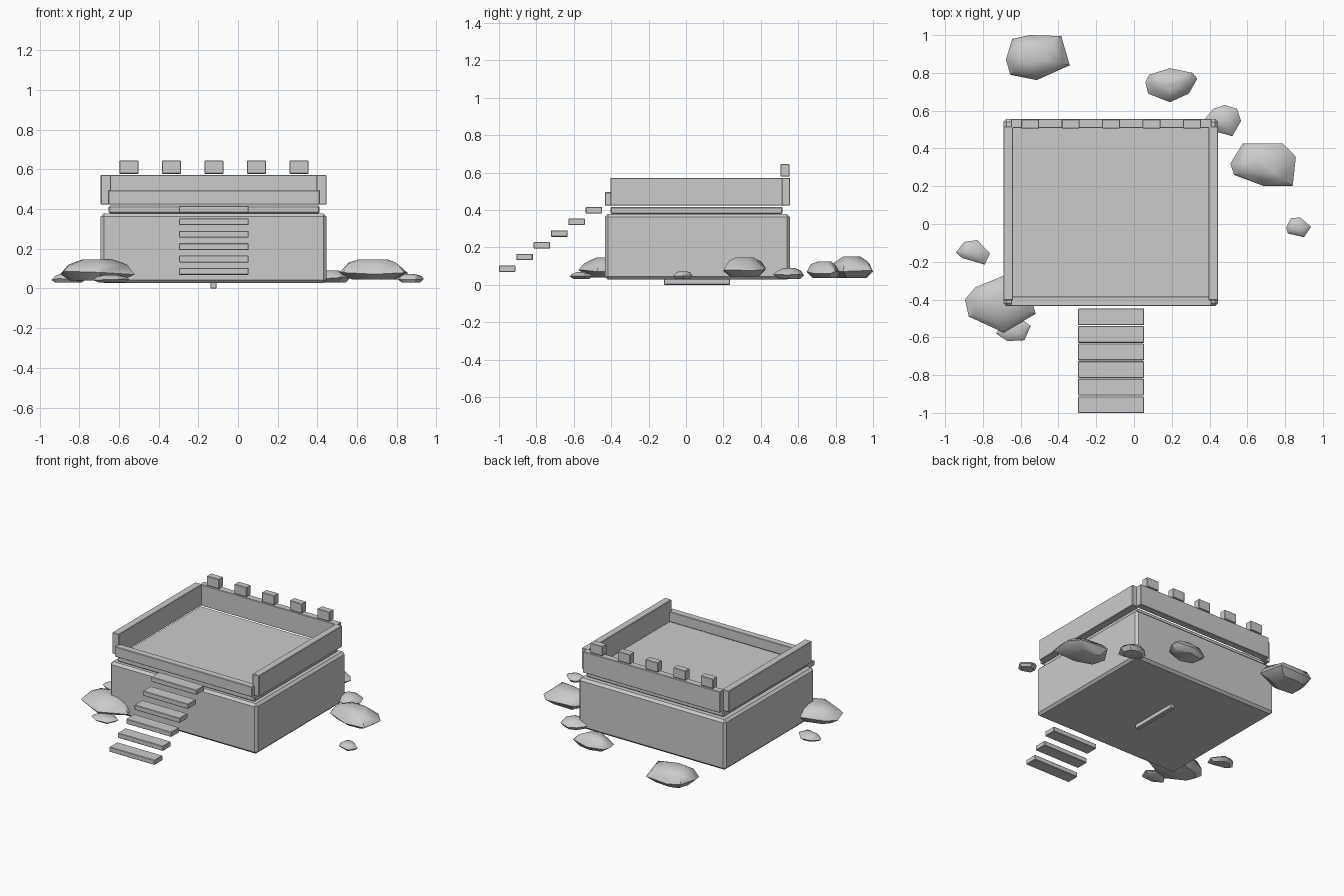
import bpy, bmesh, math, random
from mathutils import Vector

if "Cube" in bpy.data.objects:
    bpy.data.objects.remove(bpy.data.objects["Cube"])

random.seed(4)
stone = bpy.data.materials.new("pale grey stone")
stone.diffuse_color = (0.6, 0.6, 0.6, 1)
stone.use_nodes = True
stone.node_tree.nodes["Principled BSDF"].inputs["Base Color"].default_value = stone.diffuse_color


def finish(name, bm):
    me = bpy.data.meshes.new(name)
    bm.to_mesh(me)
    bm.free()
    me.materials.append(stone)
    ob = bpy.data.objects.new(name, me)
    bpy.context.collection.objects.link(ob)
    return ob


def box(name, x, y, z, bevel=0.003):
    """Box from (min, max) ranges with a small chamfer."""
    bm = bmesh.new()
    bmesh.ops.create_cube(bm, size=1)
    for v in bm.verts:
        v.co = [r[0] if c < 0 else r[1] for r, c in zip((x, y, z), v.co)]
    bmesh.ops.bevel(bm, geom=bm.edges[:], offset=bevel, segments=1,
                    affect='EDGES', profile=0.5)
    return finish(name, bm)


def rock(name, outline, z0, z1):
    """Flattened boulder: convex hull of rings scaled from a plan outline."""
    pts = [Vector(p) for p in outline]
    mid = sum(pts, Vector((0, 0))) / len(pts)
    bm = bmesh.new()
    for height, scale in ((0, 0.68), (0.36, 1), (0.76, 0.76), (1, 0.38)):
        for p in pts:
            s = scale if scale == 1 else scale * random.uniform(0.9, 1.1)
            q = mid + (p - mid) * s
            h = height + (random.uniform(-0.1, 0.1) if 0 < height < 1 else 0)
            bm.verts.new((q.x, q.y, z0 + (z1 - z0) * h))
    res = bmesh.ops.convex_hull(bm, input=bm.verts[:])
    loose = [v for v in bm.verts if not v.link_faces]
    bmesh.ops.delete(bm, geom=loose, context='VERTS')
    bmesh.ops.recalc_face_normals(bm, faces=bm.faces[:])
    ob = finish(name, bm)
    bpy.ops.object.select_all(action='DESELECT')
    ob.select_set(True)
    bpy.context.view_layer.objects.active = ob
    bpy.ops.object.shade_smooth_by_angle(angle=math.radians(35))


# Main block, recessed floor slab and the bar under the block
box("base_block", (-0.692, 0.446), (-0.434, 0.556), (0.028, 0.378), 0.016)
box("floor_slab", (-0.652, 0.411), (-0.404, 0.516), (0.379, 0.417), 0.006)
box("under_bar", (-0.138, -0.108), (-0.117, 0.235), (0, 0.032))

# Parapet walls
for side, x in (("left", (-0.692, -0.64)), ("right", (0.395, 0.446))):
    box(side + "_wall", x, (-0.404, 0.516), (0.424, 0.572))
box("back_wall", (-0.652, 0.411), (0.508, 0.556), (0.424, 0.572))
box("front_wall", (-0.652, 0.411), (-0.434, -0.384), (0.424, 0.495))

# Merlons along the back wall
for i in range(5):
    x = -0.597 + i * 0.2142
    box(f"merlon_{i + 1}", (x, x + 0.095), (0.506, 0.554), (0.578, 0.645))

# Floating stair treads
for i in range(6):
    y, z = -1 + i * 0.0928, 0.069 + i * 0.0626
    box(f"stair_tread_{i + 1}", (-0.297, 0.054), (y, y + 0.088), (z, z + 0.034))

# Scattered boulders
rock("boulder_back_left", [(-.678, .87), (-.645, .98), (-.55, 1), (-.385, .995),
     (-.34, .84), (-.515, .762), (-.655, .79)], .035, .15)
rock("boulder_back", [(.06, .75), (.08, .79), (.19, .825), (.31, .8),
     (.335, .77), (.29, .69), (.19, .645), (.075, .69)], .035, .125)
rock("boulder_back_corner", [(.37, .55), (.42, .61), (.48, .63), (.545, .61),
     (.567, .545), (.52, .465), (.43, .49)], .03, .09)
rock("boulder_right", [(.51, .32), (.575, .425), (.79, .425), (.857, .355),
     (.84, .2), (.69, .2), (.53, .26)], .045, .147)
rock("pebble_right", [(.805, -.02), (.83, .03), (.88, .035), (.937, -.015),
     (.9, -.07), (.815, -.05)], .03, .072)
rock("pebble_left", [(-.942, -.15), (-.9, -.095), (-.83, -.085), (-.763, -.155),
     (-.79, -.215), (-.91, -.18)], .03, .075)
rock("boulder_front_left", [(-.895, -.4), (-.84, -.335), (-.68, -.27), (-.56, -.35),
     (-.52, -.475), (-.69, -.575), (-.875, -.49)], .04, .147)
rock("pebble_front_left", [(-.73, -.58), (-.7, -.53), (-.6, -.5), (-.547, -.54),
     (-.58, -.615), (-.67, -.62)], .03, .068)
